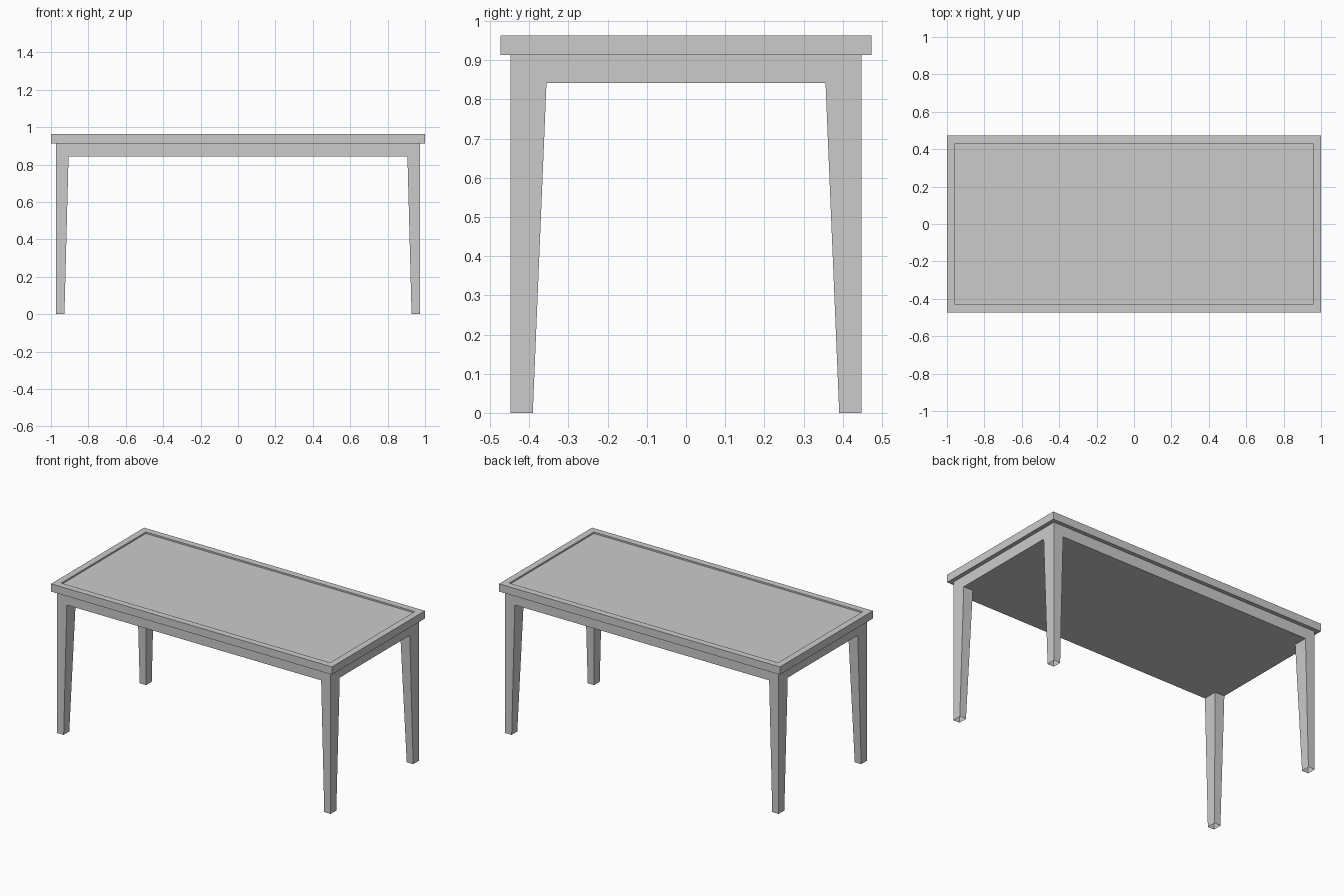
import bpy, bmesh
from mathutils import Matrix, Vector

if "Cube" in bpy.data.objects:
    bpy.data.objects.remove(bpy.data.objects["Cube"])


def box(bm, hx, hy, z0, z1):
    m = Matrix.Translation((0, 0, (z0 + z1) / 2)) @ Matrix.Diagonal((2 * hx, 2 * hy, z1 - z0, 1))
    bmesh.ops.create_cube(bm, size=1, matrix=m)


def finish(bm, name):
    mesh = bpy.data.meshes.new(name)
    bm.to_mesh(mesh)
    bm.free()
    bpy.context.collection.objects.link(bpy.data.objects.new(name, mesh))


# Table top: slab with a raised rim around a shallow recessed panel
bm = bmesh.new()
box(bm, 1.0, 0.473, 0.913, 0.963)
top = max(bm.faces, key=lambda f: f.calc_center_median().z)
bmesh.ops.inset_region(bm, faces=[top], thickness=0.06)
panel = bmesh.ops.extrude_discrete_faces(bm, faces=[top])["faces"][0]
bmesh.ops.translate(bm, vec=(0, 0, -0.01), verts=panel.verts)
finish(bm, "table_top")

# Frame: solid apron block whose four corners are drawn down into tapered legs
HX, HY, APRON = 0.974, 0.448, 0.842
bm = bmesh.new()
box(bm, HX, HY, APRON, 0.913)
for axis, inner in ((Vector((1, 0, 0)), 0.906), (Vector((0, 1, 0)), 0.356)):
    for s in (-1, 1):
        bmesh.ops.bisect_plane(bm, geom=bm.verts[:] + bm.edges[:] + bm.faces[:],
                               plane_co=axis * inner * s, plane_no=axis)
bm.normal_update()
corners = [f for f in bm.faces if f.normal.z < -0.9
           and abs(f.calc_center_median().x) > 0.906 and abs(f.calc_center_median().y) > 0.356]
feet = bmesh.ops.extrude_discrete_faces(bm, faces=corners)["faces"]
for foot in feet:
    for v in foot.verts:
        v.co.z = 0
        # inner sides taper outward, outer sides stay vertical
        if abs(v.co.x) < HX - 0.01:
            v.co.x *= 0.928 / 0.906
        if abs(v.co.y) < HY - 0.01:
            v.co.y *= 0.391 / 0.356
# Feet are open, and the frame's top is covered by the table top
hidden = [f for f in bm.faces if f.normal.z > 0.9]
bmesh.ops.delete(bm, geom=list(feet) + hidden, context='FACES')
finish(bm, "apron_and_legs")
